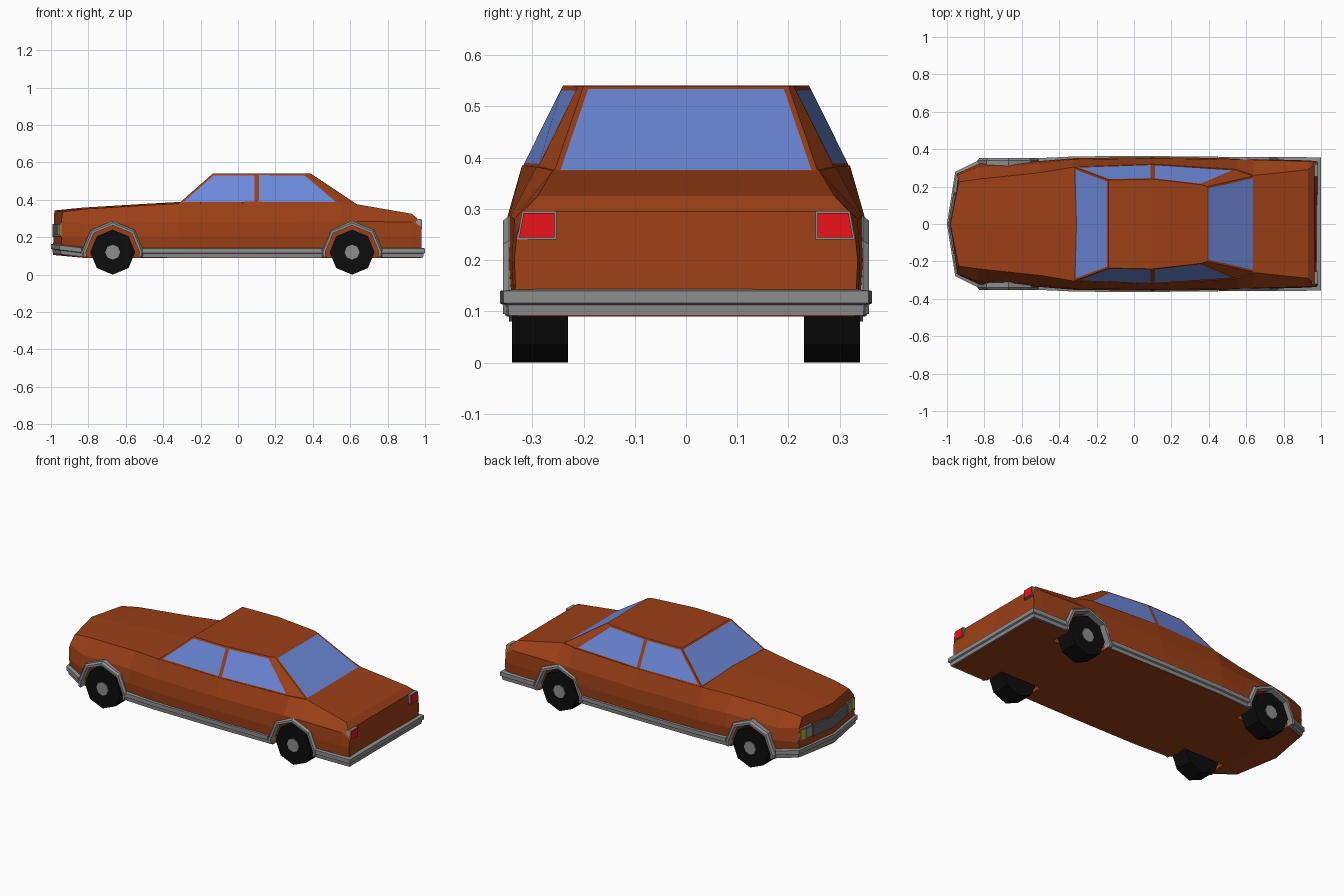
import bpy, bmesh, math
from mathutils import Vector

if "Cube" in bpy.data.objects:
    bpy.data.objects.remove(bpy.data.objects["Cube"])


def material(name, rgb):
    m = bpy.data.materials.new(name)
    m.diffuse_color = (*rgb, 1)
    m.use_nodes = True
    m.node_tree.nodes["Principled BSDF"].inputs["Base Color"].default_value = m.diffuse_color
    return m


PAINT = material("paint", (0.33, 0.05, 0.008))
GLASS = material("glass", (0.15, 0.25, 0.70))
RUBBER = material("rubber", (0.004, 0.004, 0.004))
RED = material("red_lens", (0.85, 0.006, 0.01))
YELLOW = material("yellow_lens", (0.6, 0.5, 0.01))
TRIM = material("trim", (0.27, 0.27, 0.27))
DARK = material("grille_grey", (0.12, 0.12, 0.12))


def finish(name, bm, *mats):
    bmesh.ops.recalc_face_normals(bm, faces=bm.faces)
    me = bpy.data.meshes.new(name)
    bm.to_mesh(me)
    bm.free()
    for m in mats:
        me.materials.append(m)
    ob = bpy.data.objects.new(name, me)
    bpy.context.collection.objects.link(ob)
    return ob


def loft(bm, rings, split_caps=False):
    """Skin closed rings of points and cap both ends."""
    vs = [[bm.verts.new(p) for p in r] for r in rings]
    n = len(vs[0])
    for a, b in zip(vs, vs[1:]):
        for i in range(n):
            bm.faces.new((a[i], a[(i + 1) % n], b[(i + 1) % n], b[i]))
    for r in (vs[0], vs[-1]):
        if split_caps:
            bm.faces.new(r[:n // 2 + 1])
            bm.faces.new(r[n // 2:] + r[:1])
        else:
            bm.faces.new(r)


def octagon(x, y, z, r):
    return [(x + r * math.cos(k * math.pi / 4), y, z + r * math.sin(k * math.pi / 4))
            for k in range(8)]


def prism(name, x, z, r, y0, y1, mat):
    bm = bmesh.new()
    loft(bm, [octagon(x, y0, z, r), octagon(x, y1, z, r)])
    return finish(name, bm, mat)


# Lower body: stations of x, bottom, middle, shoulder and deck half widths, heights
STATIONS = [
    (-0.945, .255, .27, .262, .225, .105, .285, .335),
    (-0.83, .31, .322, .305, .24, .09, .27, .35),
    (-0.50, .33, .337, .325, .275, .09, .28, .37),
    (-0.32, .345, .352, .345, .305, .09, .28, .38),
    (0.10, .35, .357, .35, .32, .09, .28, .385),
    (0.55, .345, .352, .345, .292, .09, .285, .382),
    (0.64, .342, .348, .343, .26, .09, .285, .375),
    (0.93, .335, .34, .335, .29, .09, .28, .325),
    (0.98, .33, .335, .33, .318, .09, .25, .295),
]
rings = []
for i, (x, yb, ym, ys, yd, zb, zs, zd) in enumerate(STATIONS):
    first, last = i == 0, i == len(STATIONS) - 1
    vee = 0.045 if first else 0
    xd = x - 0.015 if last else x + (0.008 if first else 0)
    side = [(x, yb, zb), (x, ym, 0.2), (x, ys, zs), (xd, yd, zd)]
    top_z = zd + (0.008 if x < -0.3 else 0)
    ring = [(x - vee, 0, zb)] + side + [(xd - vee, 0, top_z)]
    ring += [(a, -b, c) for a, b, c in reversed(side)]
    rings.append(ring)
bm = bmesh.new()
loft(bm, rings, split_caps=True)
body = finish("lower_body", bm, PAINT)

# Wheel wells
AXLES = {"front": (-0.67, 0.352), "rear": (0.61, 0.357)}
bm = bmesh.new()
for x, _ in AXLES.values():
    for s in (-1, 1):
        loft(bm, [octagon(x, s * 0.215, 0.12, 0.147), octagon(x, s * 0.45, 0.12, 0.147)])
cutter = finish("wheel_well_cutter", bm, PAINT)
cutter.hide_render = True
cutter.display_type = 'WIRE'
mod = body.modifiers.new("wells", 'BOOLEAN')
mod.operation = 'DIFFERENCE'
mod.solver = 'EXACT'
mod.object = cutter
bpy.context.view_layer.objects.active = body
body.select_set(True)
bpy.ops.object.modifier_apply(modifier=mod.name)
bpy.data.objects.remove(cutter)

# Cabin: base and roof outline per pillar, panes inset into the faces
PILLARS = [((-0.32, .305, .377), (-0.135, .235, .54)),
           ((0.10, .32, .38), (0.10, .24, .541)),
           ((0.55, .29, .378), (0.36, .21, .54)),
           ((0.645, .258, .37), (0.39, .2, .54))]
bm = bmesh.new()
flip = lambda p: (p[0], -p[1], p[2])
loft(bm, [[b, t, flip(t), flip(b)] for b, t in PILLARS])
bm.faces.ensure_lookup_table()
bmesh.ops.recalc_face_normals(bm, faces=bm.faces)
panes = []
for f in bm.faces:
    c, n = f.calc_center_median(), f.normal
    if abs(n.z) < 0.95 and not (0.4 < c.x < 0.5 and abs(c.y) > 0.1):
        panes.append(f)
bmesh.ops.inset_individual(bm, faces=panes, thickness=0.011, use_even_offset=True)
for f in panes:
    f.material_index = 1
finish("cabin", bm, PAINT, GLASS)

# Wheels, hubs and arch trims
for end, (x, yo) in AXLES.items():
    for side, s in (("left", -1), ("right", 1)):
        prism(f"{end}_{side}_tyre", x, 0.12, 0.12, s * 0.23, s * 0.34, RUBBER)
        prism(f"{end}_{side}_hub", x, 0.12, 0.04, s * 0.33, s * 0.345, TRIM)
        arch = []
        for k in range(-1, 6):
            a = min(max(k, 0), 4) * math.pi / 4
            dz = -0.025 if k in (-1, 5) else 0
            pt = lambda r, y: (x + r * math.cos(a) * (0.97 if dz else 1), s * y,
                               0.12 + r * math.sin(a) + dz)
            arch.append([pt(.143, .31), pt(.143, yo), pt(.157, yo), pt(.167, yo - .012),
                         pt(.167, .31)])
        bm = bmesh.new()
        loft(bm, arch)
        finish(f"{end}_{side}_arch_trim", bm, TRIM)

# Bumpers and sills: one stepped section swept along a plan path
SECTION = [(-.02, .092), (.004, .092), (.006, .112), (.014, .116), (.014, .14), (-.02, .145)]


def sweep(name, path):
    pts = [Vector(p[:2]) for p in path]
    normals = []
    for a, b in zip(pts, pts[1:]):
        t = (b - a).normalized()
        normals.append(Vector((-t.y, t.x)))
    rings = []
    for i, p in enumerate(pts):
        n1, n2 = normals[max(i - 1, 0)], normals[min(i, len(normals) - 1)]
        m = (n1 + n2) / (1 + n1.dot(n2))
        rings.append([(p.x + m.x * o, p.y + m.y * o, z + path[i][2]) for o, z in SECTION])
    bm = bmesh.new()
    loft(bm, rings)
    finish(name, bm, TRIM)


sweep("front_bumper", [(-.83, -.325, .003), (-.943, -.27, .017), (-.986, 0, .022),
                       (-.943, .27, .017), (-.83, .325, .003)])
sweep("rear_bumper", [(.77, .345, 0), (.986, .342, 0), (.986, -.342, 0), (.77, -.345, 0)])
sill = [(-.51, .338, 0), (-.3, .348, 0), (.1, .349, 0), (.45, .346, 0)]
sweep("right_sill", sill)
sweep("left_sill", [flip(p) for p in reversed(sill)])


# Lamps and grille: thin plates given as (y, z) outlines
def plate(name, outline, face_x, depth, mat):
    bm = bmesh.new()
    loft(bm, [[(face_x(y), y, z) for y, z in outline],
              [(face_x(y) + depth, y, z) for y, z in outline]])
    finish(name, bm, mat)


def nose(lift):
    return lambda y: -0.990 - lift + 0.167 * abs(y)


def tail(lift):
    return lambda y: 0.980 + lift


for side, s in (("left", -1), ("right", 1)):
    def quad(y0, y1, z0, z1, lean=0):
        return [(s * y0, z0), (s * y1, z0), (s * (y1 - lean), z1), (s * y0, z1)]
    plate(side + "_tail_lamp_frame", quad(.253, .33, .24, .296, .01), tail(.002), -.03, TRIM)
    plate(side + "_tail_lamp", quad(.257, .326, .244, .292, .009), tail(.005), -.03, RED)
    plate(side + "_headlamp_frame", quad(.165, .266, .205, .275, .004), nose(.003), .03, None or TRIM)
    plate(side + "_headlamp", quad(.175, .215, .212, .268), nose(.006), .03, TRIM)
    plate(side + "_indicator", quad(.22, .26, .212, .268), nose(.006), .03, YELLOW)
    plate(side + "_grille", quad(0, .16, .2, .27), nose(.003), .03, DARK)
